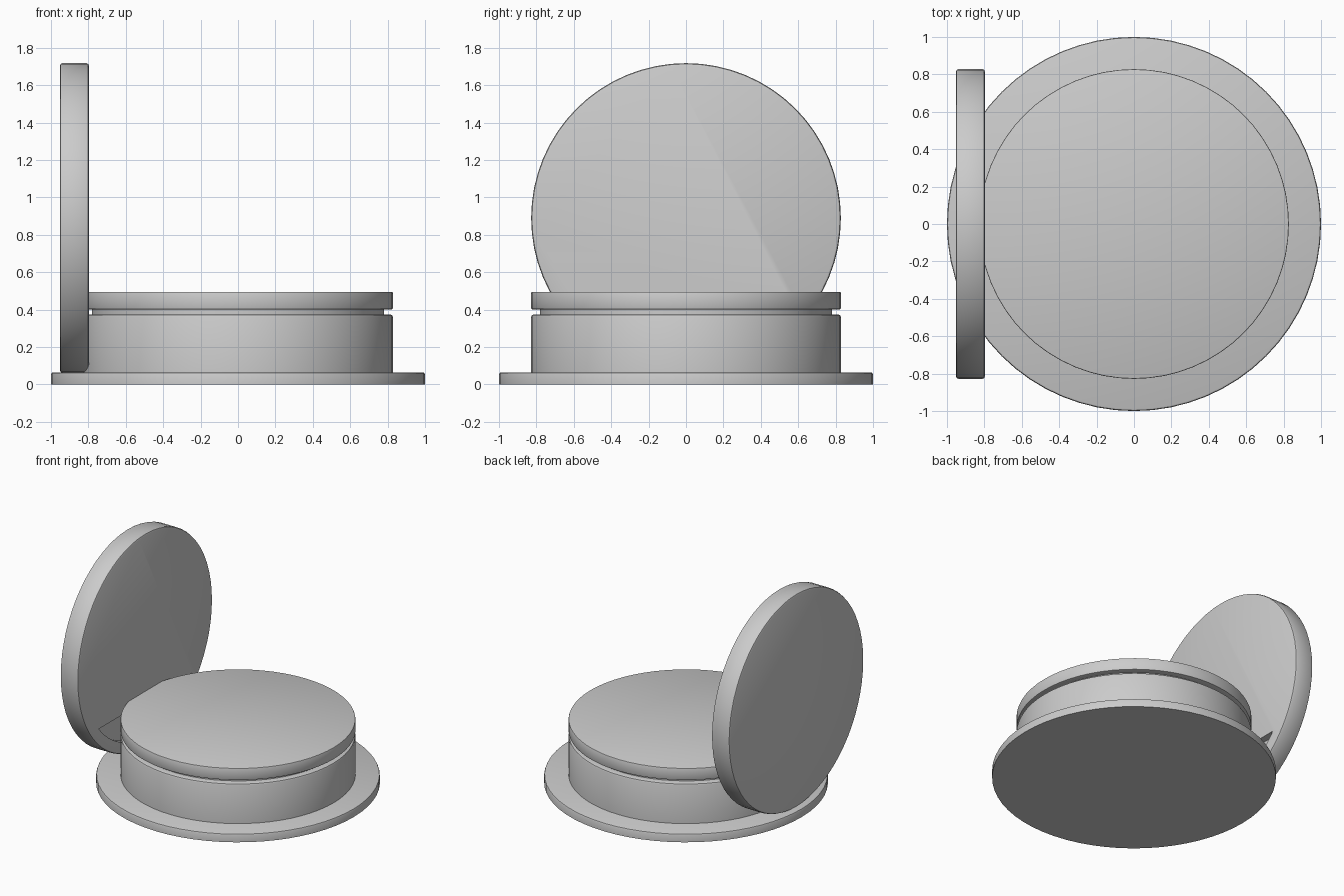
import bpy, bmesh, math

if "Cube" in bpy.data.objects:
    bpy.data.objects.remove(bpy.data.objects["Cube"])

SEGS = 64


def finish(obj):
    bpy.ops.object.select_all(action='DESELECT')
    obj.select_set(True)
    bpy.context.view_layer.objects.active = obj
    bpy.ops.object.shade_smooth_by_angle(angle=math.radians(30))


def mesh_object(name, bm):
    bmesh.ops.recalc_face_normals(bm, faces=bm.faces)
    me = bpy.data.meshes.new(name)
    bm.to_mesh(me)
    bm.free()
    obj = bpy.data.objects.new(name, me)
    bpy.context.collection.objects.link(obj)
    return obj


def lathe(name, profile):
    """Closed solid of revolution about z from (radius, height) points."""
    bm = bmesh.new()
    rings = []
    for r, z in profile:
        rings.append([bm.verts.new((r * math.cos(2 * math.pi * i / SEGS),
                                    r * math.sin(2 * math.pi * i / SEGS), z))
                      for i in range(SEGS)])
    for a, b in zip(rings, rings[1:]):
        for i in range(SEGS):
            j = (i + 1) % SEGS
            bm.faces.new((a[i], a[j], b[j], b[i]))
    bm.faces.new(rings[0][::-1])
    bm.faces.new(rings[-1])
    return mesh_object(name, bm)


def rounded(r, z0, z1, b, bottom=True):
    """Disc profile with softened edges."""
    k = b * 0.3
    low = [(r - b, z0), (r - k, z0 + k), (r, z0 + b)] if bottom else [(r, z0)]
    return low + [(r, z1 - b), (r - k, z1 - k), (r - b, z1)]


# Wide base flange
finish(lathe("base_flange", rounded(1.0, 0.0, 0.065, 0.012, bottom=False)))

# Body with a narrow groove below the top plate
finish(lathe("body", rounded(0.828, 0.06, 0.375, 0.014, bottom=False)
             + [(0.78, 0.375), (0.78, 0.402)]
             + rounded(0.828, 0.402, 0.495, 0.006)))

# Upright round lid, standing against the left side
LID_X, LID_Z = -0.952, 0.89
lid = lathe("lid", rounded(0.828, 0.0, 0.155, 0.014))
lid.location = (LID_X, 0, LID_Z)
lid.rotation_euler = (0, math.pi / 2, 0)

# Pocket in the lower inner face of the lid, a segment of a smaller circle
R, TOP, N = 0.74, 0.42, 24
half = math.acos((LID_Z - TOP) / R)
bm = bmesh.new()
outline = [bm.verts.new((-0.85, R * math.sin(t), LID_Z - R * math.cos(t)))
           for t in (-half + 2 * half * i / N for i in range(N + 1))]
face = bm.faces.new(outline)
ext = bmesh.ops.extrude_face_region(bm, geom=[face])
bmesh.ops.translate(bm, vec=(0.15, 0, 0),
                    verts=[v for v in ext['geom'] if isinstance(v, bmesh.types.BMVert)])
cutter = mesh_object("pocket_cutter", bm)
cutter.hide_render = True

cut = lid.modifiers.new("pocket", 'BOOLEAN')
cut.operation = 'DIFFERENCE'
cut.solver = 'EXACT'
cut.object = cutter
bpy.context.view_layer.objects.active = lid
bpy.ops.object.modifier_apply(modifier=cut.name)
bpy.data.objects.remove(cutter)
finish(lid)
